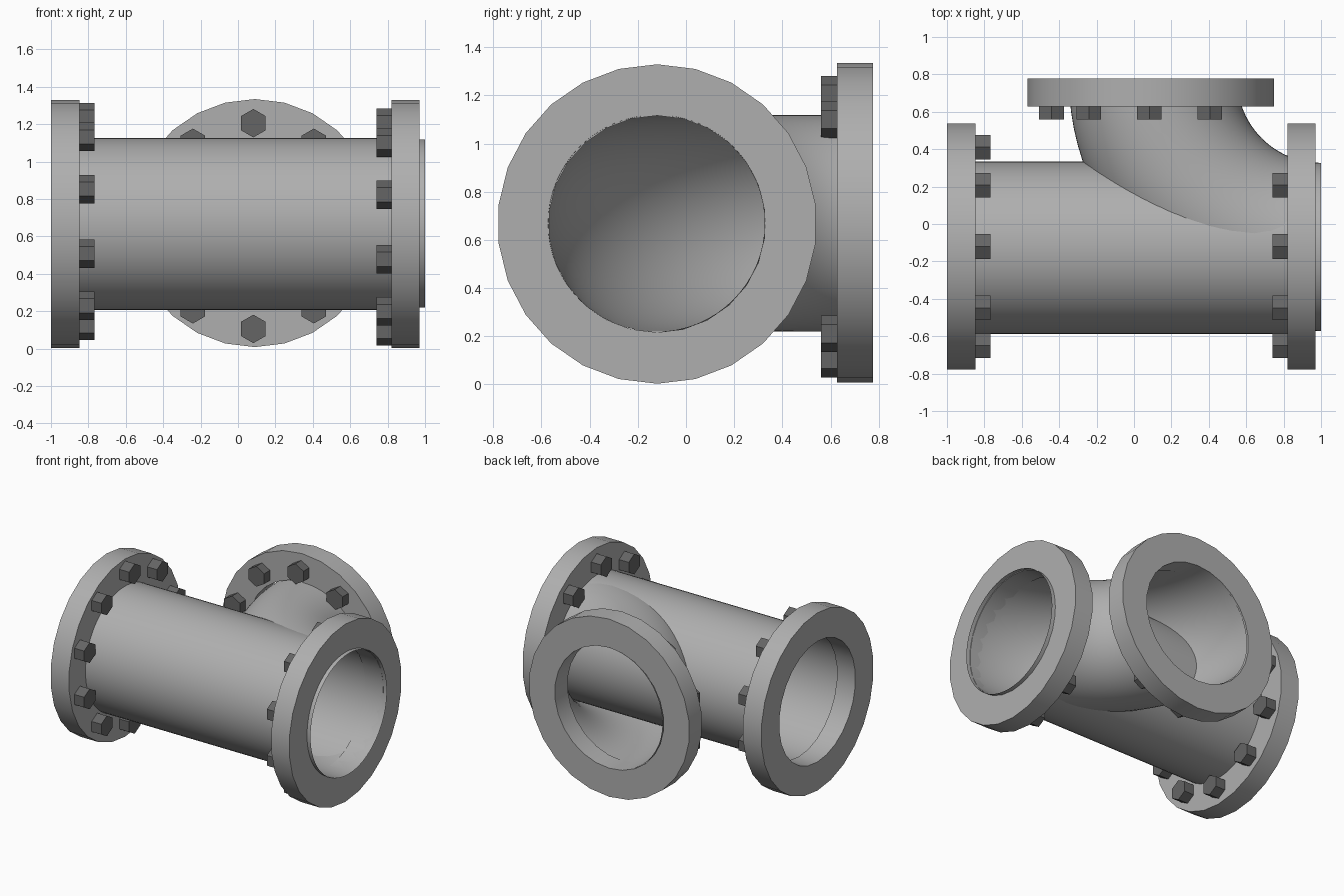
import bpy, bmesh
from math import sin, cos, pi, radians
from mathutils import Vector

if "Cube" in bpy.data.objects:
    bpy.data.objects.remove(bpy.data.objects["Cube"])

UP = Vector((0, 0, 1))
X, Y = Vector((1, 0, 0)), Vector((0, 1, 0))
ZC = 0.666          # height of all pipe axes
YC = -0.12          # main pipe axis
XB = 0.09           # branch axis


def grey(name, v):
    m = bpy.data.materials.new(name)
    m.diffuse_color = (v, v, v, 1)
    m.use_nodes = True
    m.node_tree.nodes["Principled BSDF"].inputs["Base Color"].default_value = m.diffuse_color
    return m


CAST = grey("cast_grey", 0.43)
DARK = grey("dark_grey", 0.13)


def loft(name, rings, sides, mat=CAST, loop=False, caps=False, smooth=True):
    """Skin rings given as (centre, horizontal side direction, radius)."""
    bm = bmesh.new()
    rows = []
    for c, side, r in rings:
        rows.append([bm.verts.new(c + UP * r * cos(2 * pi * i / sides)
                                  + side * r * sin(2 * pi * i / sides))
                     for i in range(sides)])
    pairs = list(zip(rows, rows[1:])) + ([(rows[-1], rows[0])] if loop else [])
    for a, b in pairs:
        for i in range(sides):
            j = (i + 1) % sides
            bm.faces.new((a[i], a[j], b[j], b[i]))
    if caps:
        bm.faces.new(rows[0])
        bm.faces.new(rows[-1])
    bmesh.ops.recalc_face_normals(bm, faces=bm.faces)
    me = bpy.data.meshes.new(name)
    bm.to_mesh(me)
    bm.free()
    me.materials.append(mat)
    ob = bpy.data.objects.new(name, me)
    bpy.context.collection.objects.link(ob)
    if smooth:
        bpy.ops.object.select_all(action='DESELECT')
        ob.select_set(True)
        bpy.context.view_layer.objects.active = ob
        bpy.ops.object.shade_smooth_by_angle(angle=radians(30))
    return ob


def flange(name, a, b, side):
    r, hole = 0.663, 0.45
    loft(name, [(a, side, r), (b, side, r), (b, side, hole), (a, side, hole)],
         26, loop=True)


def bolts(name, centre, axis, side, radius=0.558, skip=()):
    """Ten hex heads on a circle, starting at the top."""
    for k in range(10):
        if k in skip:
            continue
        t = 2 * pi * k / 10
        c = centre + (UP * cos(t) + side * sin(t)) * radius
        loft(f"{name}_{k + 1}", [(c, side, 0.076), (c + axis, side, 0.076)],
             6, mat=DARK, caps=True, smooth=False)


# Straight main pipe
loft("main_pipe", [(Vector((x, YC - 0.007, ZC)), Y, 0.46) for x in (-1.0, 0.95)], 64)

# Curved branch: quarter bend from the right end round to the back
centre, R, steps = Vector((1.0, 0.775, ZC + 0.003)), 0.898, 24
bend = []
for i in range(steps + 1):
    t = pi / 2 * i / steps
    out = Vector((-sin(t), -cos(t), 0))
    bend.append((centre + out * R, out, 0.45))
loft("branch_elbow", bend, 64)

# Flange rings
flange("left_flange", Vector((-1.0, YC, ZC)), Vector((-0.848, YC, ZC)), Y)
flange("right_flange", Vector((0.82, YC, ZC)), Vector((0.97, YC, ZC)), Y)
flange("branch_flange", Vector((XB, 0.627, ZC + 0.005)), Vector((XB, 0.777, ZC + 0.005)), X)

# Bolt heads, left out where the elbow is in the way
bolts("left_bolt", Vector((-0.848, YC, 0.68)), X * 0.08, Y)
bolts("right_bolt", Vector((0.82, YC, 0.65)), X * -0.08, Y, skip=(2, 3))
bolts("branch_bolt", Vector((XB - 0.008, 0.627, 0.655)), Y * -0.067, X, radius=0.55, skip=(2, 3))
